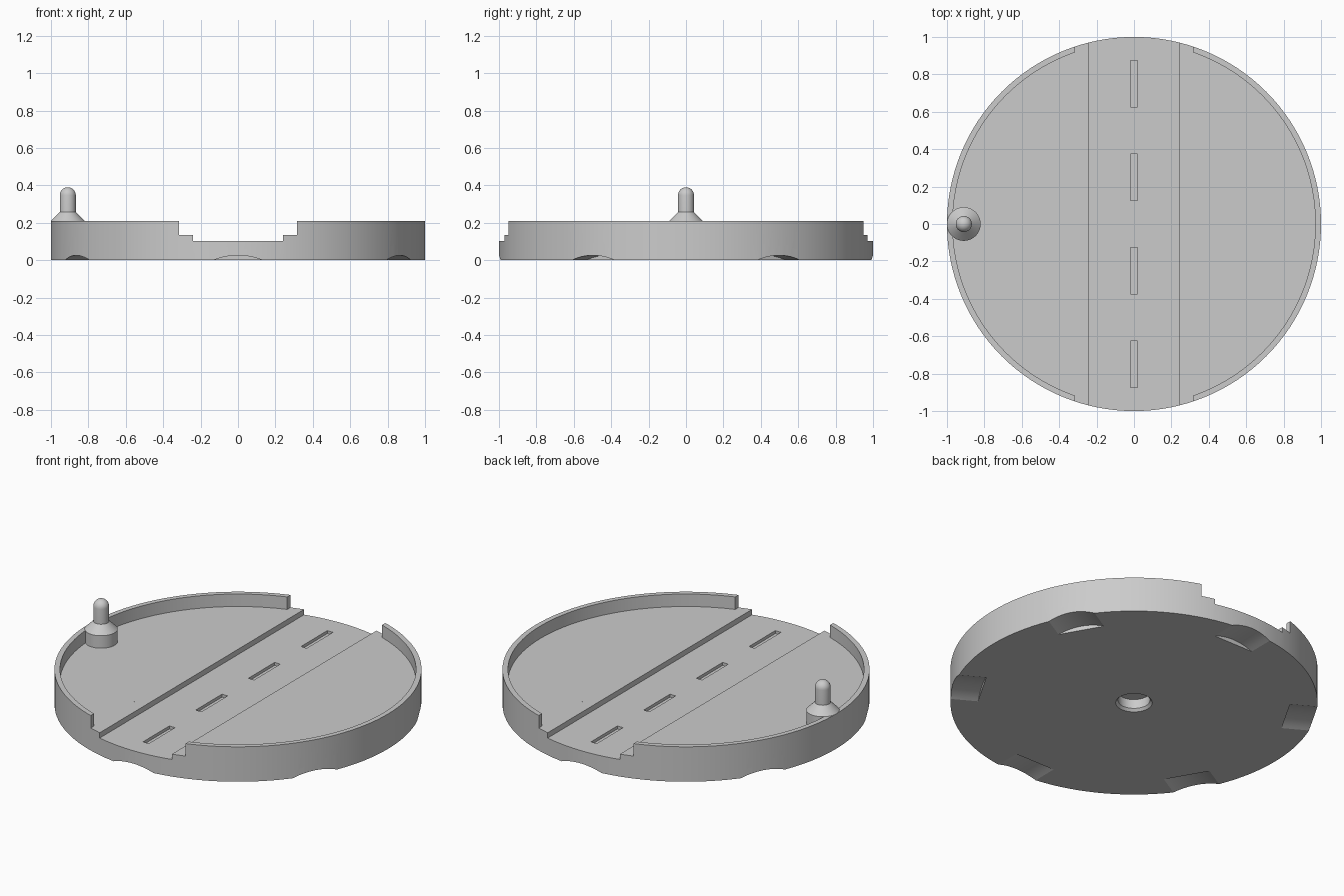
import bpy, bmesh, math
from mathutils import Matrix

cube = bpy.data.objects.get("Cube")
if cube:
    bpy.data.objects.remove(cube, do_unlink=True)

grey = bpy.data.materials.new("light grey")
grey.use_nodes = True
COLOUR = (0.6, 0.6, 0.6, 1)
grey.diffuse_color = COLOUR
grey.node_tree.nodes["Principled BSDF"].inputs["Base Color"].default_value = COLOUR


def finish(bm, name):
    bmesh.ops.recalc_face_normals(bm, faces=bm.faces)
    mesh = bpy.data.meshes.new(name)
    bm.to_mesh(mesh)
    bm.free()
    mesh.materials.append(grey)
    obj = bpy.data.objects.new(name, mesh)
    bpy.context.collection.objects.link(obj)
    return obj


def lathe(name, profile, steps, x=0):
    """Spin an (r, z) profile that starts and ends on the axis."""
    bm = bmesh.new()
    verts = [bm.verts.new((r, 0, z)) for r, z in profile]
    edges = [bm.edges.new(pair) for pair in zip(verts, verts[1:])]
    bmesh.ops.spin(bm, geom=verts + edges, axis=(0, 0, 1), cent=(0, 0, 0),
                   angle=math.tau, steps=steps)
    bmesh.ops.remove_doubles(bm, verts=bm.verts, dist=1e-5)
    bmesh.ops.translate(bm, verts=bm.verts, vec=(x, 0, 0))
    return finish(bm, name)


def box(name, half_x, half_y, low, high, y=0):
    bm = bmesh.new()
    place = Matrix.Translation((0, y, (low + high) / 2))
    size = Matrix.Diagonal((2 * half_x, 2 * half_y, high - low, 1))
    bmesh.ops.create_cube(bm, size=1, matrix=place @ size)
    return finish(bm, name)


def notch(name, angle):
    """Shallow radial scoop under the rim."""
    radius, rise, inner, outer = 0.35, 0.026, 0.84, 1.1
    bm = bmesh.new()
    place = (Matrix.Rotation(angle, 4, "Z")
             @ Matrix.Translation(((inner + outer) / 2, 0, rise - radius))
             @ Matrix.Rotation(math.pi / 2, 4, "Y"))
    bmesh.ops.create_cone(bm, cap_ends=True, segments=96, radius1=radius,
                          radius2=radius, depth=outer - inner, matrix=place)
    return finish(bm, name)


def carve(target, cutter):
    cutter.hide_render = True
    mod = target.modifiers.new("cut", "BOOLEAN")
    mod.operation, mod.solver, mod.object = "DIFFERENCE", "EXACT", cutter
    bpy.context.view_layer.objects.active = target
    bpy.ops.object.modifier_apply(modifier=mod.name)
    bpy.data.objects.remove(cutter, do_unlink=True)


FLOOR, ROAD, TOP = 0.135, 0.103, 0.21

# Round tray with raised rim
tray = lathe("round_tray", [(0, 0), (1, 0), (1, TOP), (0.97, TOP),
                            (0.97, FLOOR), (0, FLOOR)], 128)

# Rim openings and the sunken road
carve(tray, box("rim_gap_cutter", 0.315, 1.2, FLOOR, 0.5))
carve(tray, box("road_cutter", 0.24, 1.2, ROAD, 0.5))

# Dashed slots along the road
for y in (-0.75, -0.25, 0.25, 0.75):
    carve(tray, box("slot_cutter", 0.019, 0.125, ROAD - 0.018, 0.3, y))

# Scoops around the underside
for i in range(6):
    carve(tray, notch("notch_cutter", math.radians(30 + 60 * i)))

# Blind centre hole with a chamfered mouth
carve(tray, lathe("hole_cutter", [(0, -0.02), (0.1, -0.02), (0.1, 0),
                                  (0.087, 0.015), (0.087, 0.07), (0, 0.07)], 48))

# Pin on a collar at the rim
R = 0.043
dome = [(R * math.cos(a), 0.347 + R * math.sin(a))
        for a in (math.pi / 2 * i / 8 for i in range(8))]
pin = lathe("rim_pin", [(0, 0.12), (0.09, 0.12), (0.09, TOP), (R, 0.257)]
            + dome + [(0, 0.347 + R)], 48, x=-0.91)

# Smooth round walls, keep crisp edges
for obj in (tray, pin):
    bpy.ops.object.select_all(action="DESELECT")
    obj.select_set(True)
    bpy.context.view_layer.objects.active = obj
    bpy.ops.object.shade_smooth_by_angle(angle=math.radians(20))
